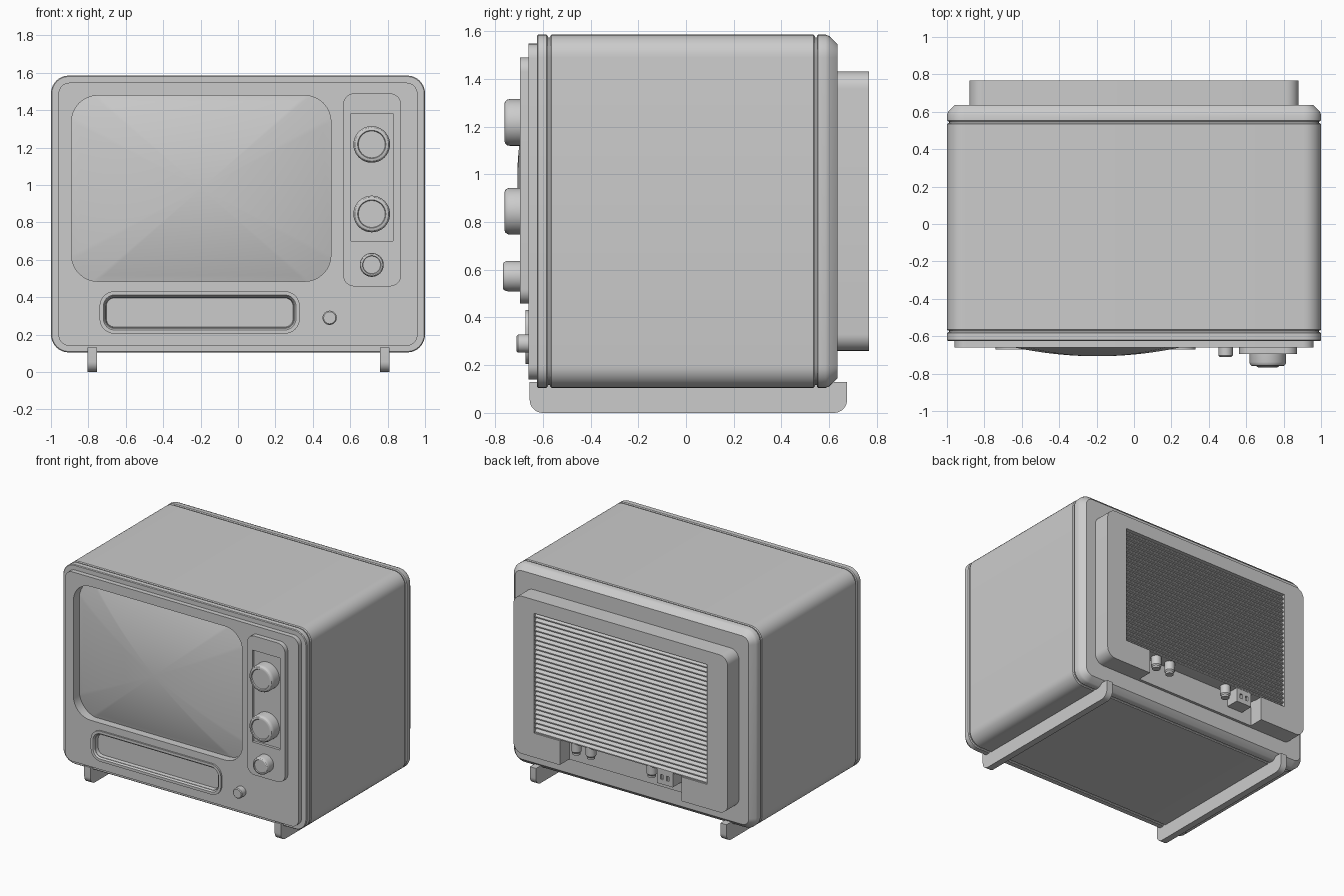
import bpy, bmesh, math

if "Cube" in bpy.data.objects:
    bpy.data.objects.remove(bpy.data.objects["Cube"])


def finish(name, bm):
    bmesh.ops.recalc_face_normals(bm, faces=bm.faces)
    me = bpy.data.meshes.new(name)
    bm.to_mesh(me)
    bm.free()
    ob = bpy.data.objects.new(name, me)
    bpy.context.collection.objects.link(ob)
    return ob


def skin(name, rings):
    """Skin a stack of closed point rings and cap both ends."""
    bm = bmesh.new()
    rows = [[bm.verts.new(p) for p in ring] for ring in rings]
    n = len(rows[0])
    for a, b in zip(rows, rows[1:]):
        for i in range(n):
            bm.faces.new((a[i], a[(i + 1) % n], b[(i + 1) % n], b[i]))
    bm.faces.new(rows[0])
    bm.faces.new(rows[-1])
    return finish(name, bm)


def rrect(box, r, inset=0.0, seg=8):
    """Rounded rectangle in x and z."""
    x0, x1, z0, z1 = box
    x0, x1, z0, z1 = x0 + inset, x1 - inset, z0 + inset, z1 - inset
    r = max(r - inset, 0.004)
    pts = []
    corners = ((x1 - r, z1 - r), (x0 + r, z1 - r), (x0 + r, z0 + r), (x1 - r, z0 + r))
    for k, (cx, cz) in enumerate(corners):
        for i in range(seg + 1):
            a = math.pi / 2 * (k + i / seg)
            pts.append((cx + r * math.cos(a), cz + r * math.sin(a)))
    return pts


def slab(name, box, r, steps):
    """Rounded block along y; steps are (y, inset)."""
    return skin(name, [[(x, y, z) for x, z in rrect(box, r, i)] for y, i in steps])


def prism(name, pts, x0, x1):
    """Profile in y and z extruded along x."""
    return skin(name, [[(x, y, z) for y, z in pts] for x in (x0, x1)])


def lathe(name, cx, cz, profile, n=40):
    """Turned part about the y axis; profile is (radius, y)."""
    ang = [2 * math.pi * i / n for i in range(n)]
    return skin(name, [[(cx + r * math.cos(a), y, cz + r * math.sin(a)) for a in ang]
                       for r, y in profile])


def block(name, x0, x1, y0, y1, z0, z1):
    return prism(name, [(y0, z0), (y1, z0), (y1, z1), (y0, z1)], x0, x1)


def cut(cutter, *targets):
    cutter.hide_render = True
    for ob in targets:
        m = ob.modifiers.new("cut", 'BOOLEAN')
        m.object = cutter
        m.operation = 'DIFFERENCE'
        m.solver = 'EXACT'
        bpy.context.view_layer.objects.active = ob
        bpy.ops.object.modifier_apply(modifier=m.name)
    bpy.data.objects.remove(cutter)


# Cabinet: main shell, core showing in the seams, front rim, back rim
BODY = (-1, 1, 0.105, 1.585)
shell = slab("cabinet_shell", BODY, 0.095,
             [(-0.57, 0.006), (-0.564, 0), (0.534, 0), (0.54, 0.006)])
core = slab("cabinet_core", BODY, 0.095, [(-0.60, 0.012), (0.60, 0.012)])
rim = slab("front_rim", BODY, 0.095,
           [(-0.578, 0.006), (-0.584, 0), (-0.62, 0), (-0.625, 0.005)])
slab("back_rim", BODY, 0.095,
     [(0.548, 0.006), (0.554, 0), (0.585, 0), (0.6, 0.006), (0.635, 0.04)])

# Front panel with screen and speaker openings
panel = slab("front_panel", (-0.96, 0.96, 0.14, 1.547), 0.06, [(-0.61, 0), (-0.66, 0)])
SCREEN = (-0.89, 0.497, 0.485, 1.478)
SPEAKER = (-0.74, 0.33, 0.205, 0.432)
cut(slab("screen_cutter", SCREEN, 0.14, [(-0.7, 0), (-0.54, 0)]), panel, rim, shell, core)
cut(slab("speaker_cutter", SPEAKER, 0.08, [(-0.7, 0.01), (-0.6, 0.01)]), panel, rim)

# Domed picture tube
sx, sz = (SCREEN[0] + SCREEN[1]) / 2, (SCREEN[2] + SCREEN[3]) / 2
outline = [(x - sx, z - sz) for x, z in rrect(SCREEN, 0.14)]
rings = [[(sx + x, -0.545, sz + z) for x, z in outline]]
for k in range(16, 0, -1):
    t = (k - 0.7) / 15.3
    rings.append([(sx + x * t, -0.707 + 0.19 * t * t * (x * x + z * z), sz + z * t)
                  for x, z in outline])
skin("screen", rings)

# Speaker frame with a sunken floor
slab("speaker_frame", SPEAKER, 0.08,
     [(-0.605, 0), (-0.672, 0), (-0.672, 0.02), (-0.66, 0.028), (-0.66, 0.031), (-0.635, 0.036)])

# Control plate with shallow rectangular recess
plate = slab("control_plate", (0.562, 0.872, 0.458, 1.49), 0.06, [(-0.65, 0), (-0.695, 0)])
cut(block("recess_cutter", 0.604, 0.83, -0.75, -0.675, 0.70, 1.382), plate)


# Knobs
def knob(name, x, z, r, base, tip):
    lathe(name, x, z, [(r, base), (r, tip + 0.022), (r * 0.975, tip + 0.011),
                       (r * 0.91, tip + 0.003), (r * 0.83, tip),
                       (r * 0.77, tip), (r * 0.73, tip + 0.007), (0.004, tip + 0.007)])


knob("upper_knob", 0.715, 1.217, 0.098, -0.67, -0.76)
knob("middle_knob", 0.715, 0.845, 0.098, -0.67, -0.76)
knob("lower_knob", 0.715, 0.573, 0.064, -0.69, -0.766)
lathe("power_button", 0.49, 0.29, [(0.038, -0.65), (0.038, -0.704), (0.032, -0.71), (0.003, -0.71)])

# Skid feet: two rails with rounded lower ends
R = 0.055
rail = [(0.675, 0.13), (-0.655, 0.13)]
for cy, start in ((-0.655 + R, 180), (0.675 - R, 270)):
    for i in range(9):
        a = math.radians(start + i * 90 / 8)
        rail.append((cy + R * math.cos(a), R + R * math.sin(a)))
for side, x in (("left", -0.78), ("right", 0.785)):
    prism(side + "_foot_rail", rail, x - 0.025, x + 0.025)

# Rear housing with grille recess and connector notch
housing = slab("rear_housing", (-0.88, 0.88, 0.26, 1.43), 0.07, [(0.62, 0), (0.767, 0)])
cut(block("grille_cutter", -0.71, 0.71, 0.715, 0.85, 0.44, 1.33), housing)
cut(block("notch_cutter", -0.5, 0.5, 0.655, 0.85, 0.1, 0.445), housing)

# Louvred grille as one sawtooth profile
N = 26
pitch = 0.89 / N
teeth = [(0.70, 0.44), (0.70, 1.33)]
for i in range(N):
    top = 1.33 - i * pitch
    teeth += [(0.735, top), (0.757, top - pitch * 0.75), (0.757, top - pitch * 0.98)]
teeth.append((0.735, 0.44))
prism("rear_grille", teeth, -0.71, 0.71)

# Rear connectors
for i, x in enumerate((0.40, 0.28, -0.22)):
    ring = [(math.cos(a), math.sin(a)) for a in [2 * math.pi * k / 20 for k in range(20)]]
    skin("rear_peg_%d" % (i + 1),
         [[(x + r * c, 0.715 + r * s, z) for c, s in ring]
          for r, z in ((0.036, 0.45), (0.036, 0.375), (0.028, 0.365), (0.028, 0.35))])
socket = block("rear_socket", -0.42, -0.29, 0.64, 0.755, 0.335, 0.442)
for x in (-0.38, -0.33):
    cut(block("pin_cutter", x - 0.01, x + 0.01, 0.74, 0.8, 0.37, 0.405), socket)

# Smooth shading on rounded parts
for ob in list(bpy.context.scene.objects):
    bpy.ops.object.select_all(action='DESELECT')
    ob.select_set(True)
    bpy.context.view_layer.objects.active = ob
    bpy.ops.object.shade_smooth_by_angle(angle=math.radians(30))
